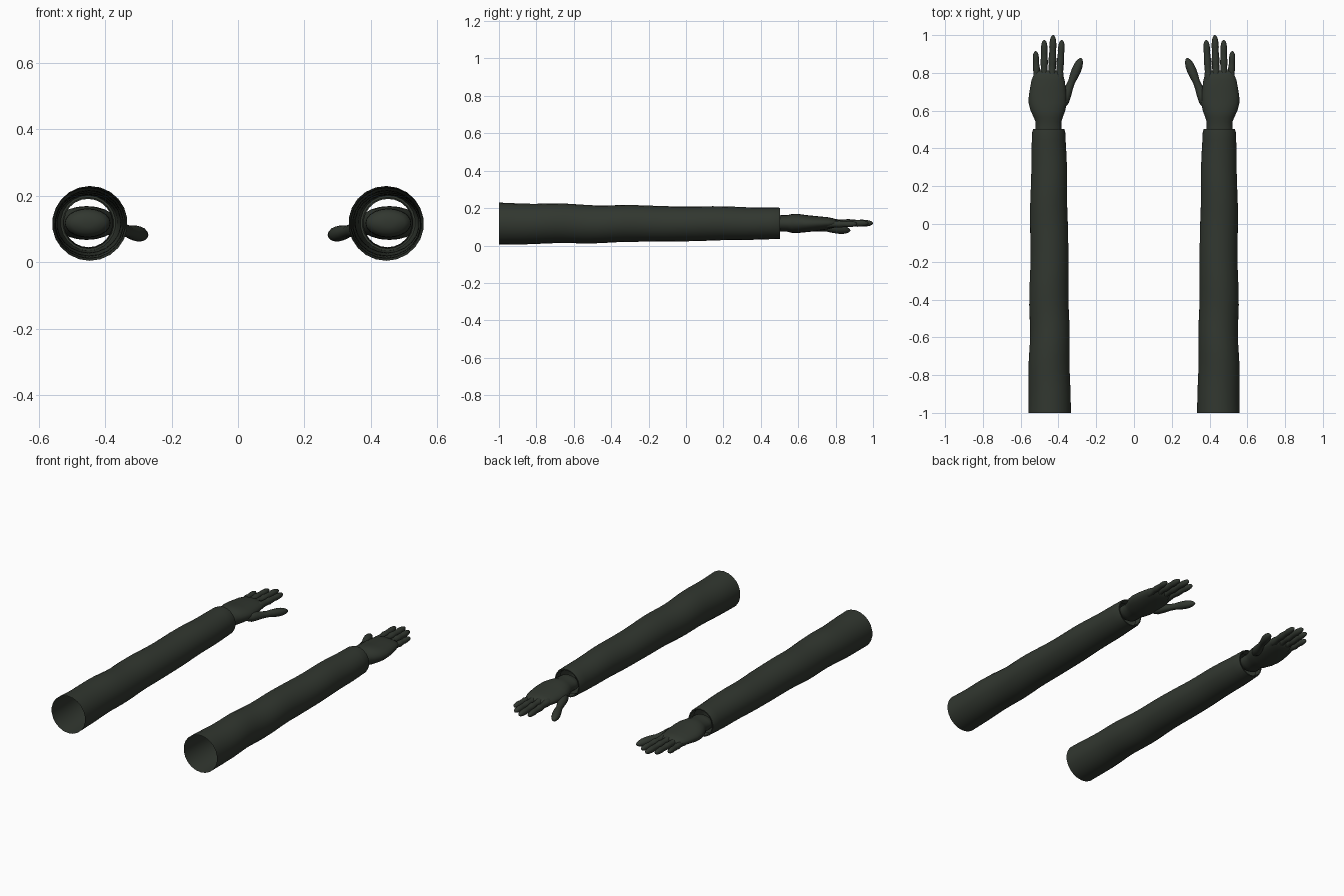
import bpy, bmesh, math, random
from mathutils import Vector

if "Cube" in bpy.data.objects:
    bpy.data.objects.remove(bpy.data.objects["Cube"])

random.seed(4)
cloth = bpy.data.materials.new("dark green grey")
cloth.diffuse_color = (0.031, 0.038, 0.029, 1)
cloth.use_nodes = True
cloth.node_tree.nodes["Principled BSDF"].inputs["Base Color"].default_value = cloth.diffuse_color


def interp(keys, t):
    """Piecewise linear lookup in rows of (t, values...)."""
    for a, b in zip(keys, keys[1:]):
        if t <= b[0]:
            f = (t - a[0]) / (b[0] - a[0])
            return [p + (q - p) * f for p, q in zip(a[1:], b[1:])]
    return list(keys[-1][1:])


def loft(name, rings, sides, cap=True, wrinkle=None, angle=60):
    """Skin of elliptical rings (centre, half width, half height), mirrored to both arms."""
    bm = bmesh.new()
    loops = []
    d = (rings[-1][0] - rings[0][0]).normalized()
    v = d.cross(Vector((0, 0, 1))).normalized()
    u = v.cross(d)
    for c, w, h in rings:
        loop = []
        for j in range(sides):
            a = 2 * math.pi * j / sides
            k = wrinkle(c.y, a) if wrinkle else 1
            loop.append(bm.verts.new(c + u * (h * k * math.cos(a)) + v * (w * k * math.sin(a))))
        loops.append(loop)
    for lo, hi in zip(loops, loops[1:]):
        for j in range(sides):
            n = (j + 1) % sides
            bm.faces.new((lo[j], lo[n], hi[n], hi[j]))
    if cap:
        bm.faces.new(loops[0][::-1])
        bm.faces.new(loops[-1])
    me = bpy.data.meshes.new(name)
    bm.to_mesh(me)
    bm.free()
    me.materials.append(cloth)
    ob = bpy.data.objects.new(name, me)
    bpy.context.collection.objects.link(ob)
    bpy.context.view_layer.objects.active = ob
    ob.select_set(True)
    bpy.ops.object.shade_smooth_by_angle(angle=math.radians(angle))
    ob.select_set(False)
    mod = ob.modifiers.new("both arms", 'MIRROR')
    mod.use_mirror_merge = False
    return ob


# Sleeve: open tapered tube with soft wrinkles and an inward-folded cuff
# rows: y, centre x, centre z, half width, half height
sleeve_keys = [(-1, .447, .117, .114, .112), (-.6, .448, .116, .106, .104),
               (-.2, .449, .116, .102, .096), (.1, .45, .117, .099, .092),
               (.35, .451, .118, .094, .087), (.49, .451, .119, .088, .084)]
waves = [(random.uniform(9, 26), random.choice((1, 2, 3)), random.uniform(0, 6.28)) for _ in range(6)]


def wrinkle(y, a):
    return 1 + .006 * sum(math.sin(f * y + m * a + p) for f, m, p in waves)


rings = []
for i in range(35):
    y = -1 + 1.49 * i / 34
    x, z, w, h = interp(sleeve_keys, y)
    rings.append((Vector((x, y, z)), w, h))
for y, r in ((.503, .083), (.503, .077), (.49, .073), (.465, .073)):
    rings.append((Vector((.451, y, .118)), r, r))
loft("sleeve", rings, 22, cap=False, wrinkle=wrinkle)

# Palm and wrist
palm_keys = [(.455, .453, .118, .02, .012), (.462, .453, .118, .05, .03),
             (.48, .453, .118, .068, .042), (.51, .453, .118, .069, .044),
             (.54, .453, .118, .068, .044), (.565, .454, .118, .077, .05),
             (.60, .456, .118, .092, .051), (.64, .457, .117, .101, .046),
             (.68, .457, .117, .1, .042), (.72, .456, .118, .094, .037),
             (.76, .455, .119, .088, .032), (.79, .453, .12, .078, .025),
             (.808, .452, .12, .066, .014), (.812, .452, .12, .04, .006)]
loft("palm", [(Vector((x, y, z)), w, h) for y, x, z, w, h in palm_keys], 20)

# Digit profile along its length: t, relative radius, with swollen joints
finger_shape = [(0, .75), (.1, 1.1), (.2, 1.12), (.3, .92), (.42, .88), (.5, 1.03), (.58, .9),
                (.7, .82), (.76, .9), (.84, .85), (.92, .72), (.97, .48), (1, .15)]
thumb_shape = [(0, .8), (.12, 1.25), (.25, 1.15), (.4, .9), (.52, .82), (.62, .98), (.75, 1.08),
               (.86, 1.0), (.94, .72), (.985, .38), (1, .12)]


def digit(name, base, tip, radius, shape, height=1.0):
    base, tip = Vector(base), Vector(tip)
    loft(name, [(base.lerp(tip, t), radius * r, radius * r * height) for t, r in shape], 12)


# Fingers and thumb
digit("little_finger", (.512, .725, .113), (.521, .915, .115), .0185, finger_shape)
digit("ring_finger", (.476, .735, .119), (.475, .975, .119), .02, finger_shape)
digit("middle_finger", (.436, .735, .121), (.428, 1.0, .119), .021, finger_shape)
digit("index_finger", (.398, .735, .119), (.382, .975, .118), .02, finger_shape)
digit("thumb", (.385, .62, .106), (.279, .878, .08), .023, thumb_shape, .95)
